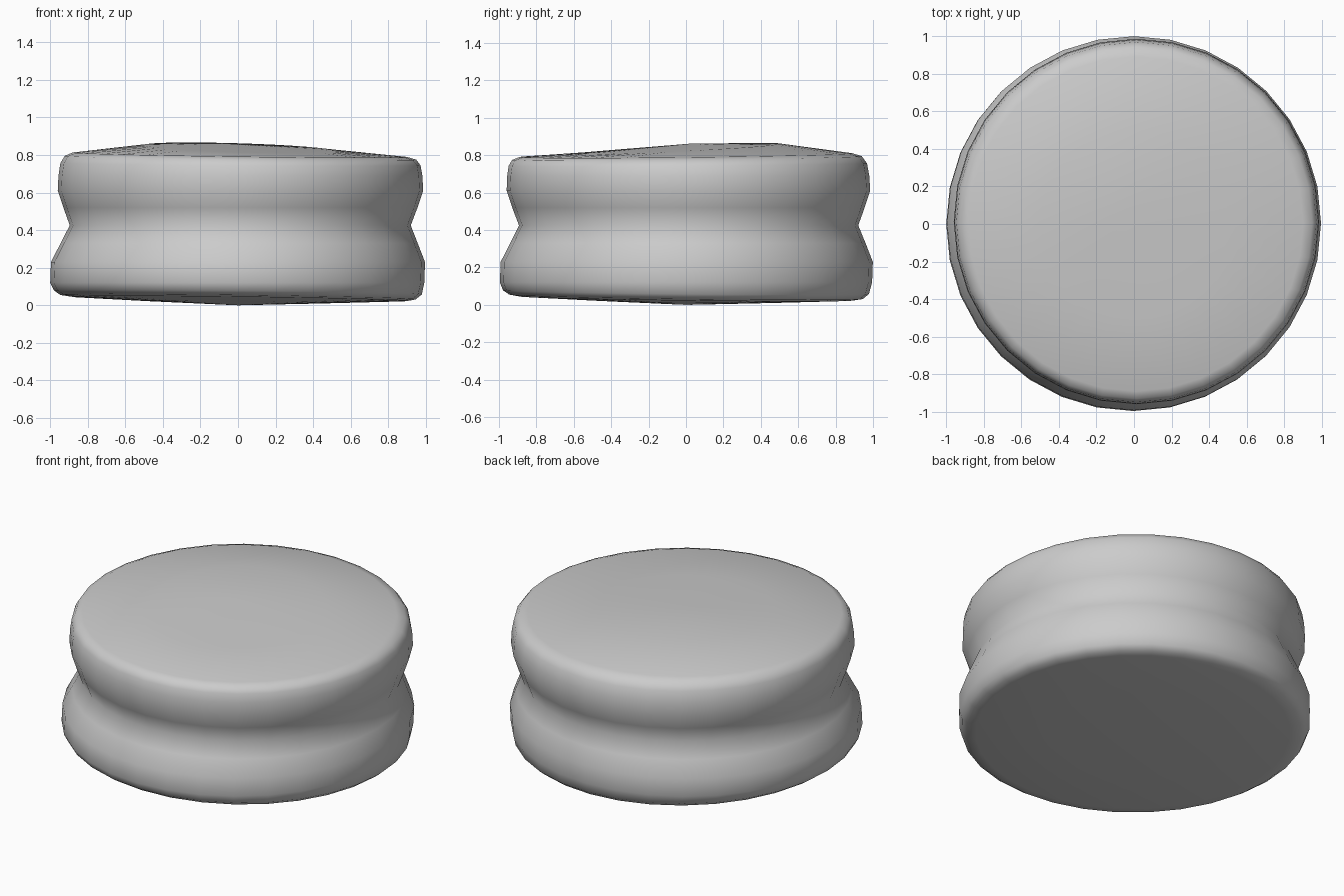
import bpy, bmesh, math

SEG = 32
# rings: radius, height, x shift, y shift, tilt in x, tilt in y
RINGS = [
    (0.50, 0.018, 0.00, 0.00, -0.006, -0.006),
    (0.89, 0.034, 0.01, 0.00, -0.011, -0.011),
    (0.945, 0.043, 0.00, 0.00, -0.012, -0.012),
    (0.978, 0.068, 0.00, 0.00, -0.010, -0.010),
    (0.995, 0.120, -0.004, 0.00, 0.00, 0.00),
    (0.995, 0.230, 0.00, 0.004, 0.00, 0.00),
    (0.950, 0.330, 0.006, 0.010, 0.00, 0.00),
    (0.907, 0.425, 0.012, 0.014, 0.00, 0.00),
    (0.942, 0.520, 0.013, 0.013, 0.00, 0.00),
    (0.972, 0.610, 0.013, 0.013, 0.00, 0.00),
    (0.968, 0.690, 0.013, 0.012, 0.00, 0.00),
    (0.958, 0.750, 0.013, 0.010, -0.006, 0.006),
    (0.935, 0.785, 0.013, 0.005, -0.010, 0.010),
    (0.890, 0.801, 0.010, 0.000, -0.012, 0.010),
    (0.500, 0.838, 0.000, 0.000, -0.015, 0.024),
]


# lathed body with slightly uneven, hand-shaped rings
def uneven_lathe(name, rings, low, high):
    bm = bmesh.new()
    loops = []
    for r, z, dx, dy, tx, ty in rings:
        loop = []
        for i in range(SEG):
            a = 2 * math.pi * i / SEG
            c, s = math.cos(a), math.sin(a)
            loop.append(bm.verts.new((dx + r * c, dy + r * s, z + tx * c + ty * s)))
        loops.append(loop)
    bottom, top = bm.verts.new(low), bm.verts.new(high)
    for i in range(SEG):
        j = (i + 1) % SEG
        for a, b in zip(loops, loops[1:]):
            bm.faces.new((a[i], a[j], b[j], b[i]))
        bm.faces.new((bottom, loops[0][j], loops[0][i]))
        bm.faces.new((top, loops[-1][i], loops[-1][j]))
    for f in bm.faces:
        f.smooth = True
    mesh = bpy.data.meshes.new(name)
    bm.to_mesh(mesh)
    bm.free()
    obj = bpy.data.objects.new(name, mesh)
    bpy.context.collection.objects.link(obj)
    return obj


uneven_lathe("grooved_disc", RINGS, (0, 0, 0), (-0.08, 0.02, 0.862))
